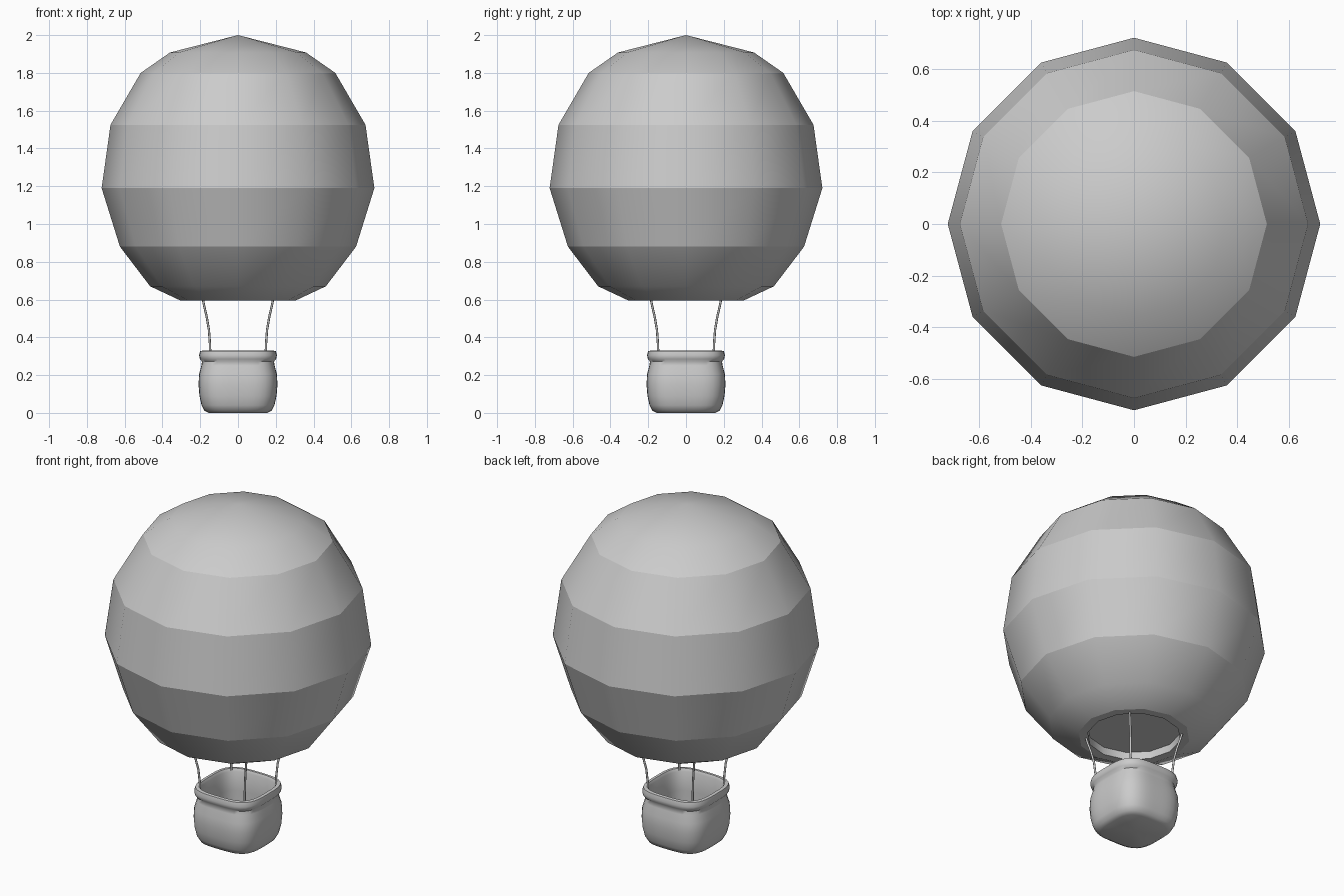
import bpy, bmesh, math

if "Cube" in bpy.data.objects:
    bpy.data.objects.remove(bpy.data.objects["Cube"])


def lathe(name, profile, sides, power=2.0, sharp_rings=(), angle=None):
    """Sweep (half width, z) points around z; power > 2 squares the section."""
    bm = bmesh.new()
    rings = []
    for r, z in profile:
        ring = []
        if r == 0:
            ring = [bm.verts.new((0, 0, z))] * sides
        else:
            for i in range(sides):
                a = 2 * math.pi * i / sides
                c, s = math.cos(a), math.sin(a)
                k = r / (abs(c) ** power + abs(s) ** power) ** (1 / power)
                ring.append(bm.verts.new((k * c, k * s, z)))
        rings.append(ring)
    for lo, hi in zip(rings, rings[1:]):
        for i in range(sides):
            j = (i + 1) % sides
            f = bm.faces.new(dict.fromkeys((lo[i], lo[j], hi[j], hi[i])))
            f.smooth = True
    for n in sharp_rings:
        for i in range(sides):
            bm.edges.get((rings[n][i], rings[n][(i + 1) % sides])).smooth = False
    bmesh.ops.recalc_face_normals(bm, faces=bm.faces)
    mesh = bpy.data.meshes.new(name)
    bm.to_mesh(mesh)
    bm.free()
    ob = bpy.data.objects.new(name, mesh)
    bpy.context.collection.objects.link(ob)
    if angle:
        bpy.context.view_layer.objects.active = ob
        ob.select_set(True)
        bpy.ops.object.shade_smooth_by_angle(angle=math.radians(angle))
        ob.select_set(False)
    return ob


# Envelope: twelve-sided, banded, with a shallow recessed mouth underneath
lathe("envelope", [
    (0, 0.64), (0.255, 0.64), (0.255, 0.595), (0.305, 0.595),
    (0.465, 0.67), (0.625, 0.88), (0.722, 1.19), (0.675, 1.525),
    (0.515, 1.80), (0.36, 1.908), (0, 2.0)],
    12, sharp_rings=(1, 2, 3, 5, 6, 7, 8))

# Basket: rounded square, bulging sides, rolled rim, hollow inside
lathe("basket", [
    (0, 0.0), (0.155, 0.0), (0.178, 0.012), (0.193, 0.04), (0.204, 0.09),
    (0.209, 0.15), (0.206, 0.205), (0.194, 0.25), (0.191, 0.272),
    (0.202, 0.285), (0.206, 0.305), (0.200, 0.328), (0.182, 0.33),
    (0.174, 0.315), (0.176, 0.20), (0.172, 0.05), (0, 0.035)],
    48, power=3.5, angle=50)

# Four ropes from the basket corners to the mouth
path = [(0.147, 0.30), (0.148, 0.36), (0.154, 0.44), (0.166, 0.51),
        (0.180, 0.57), (0.187, 0.61)]
for sx, sy, label in ((1, 1, "back_right"), (-1, 1, "back_left"),
                      (-1, -1, "front_left"), (1, -1, "front_right")):
    curve = bpy.data.curves.new("rope_" + label, 'CURVE')
    curve.dimensions = '3D'
    curve.bevel_depth = 0.006
    curve.bevel_resolution = 2
    curve.use_fill_caps = True
    spline = curve.splines.new('POLY')
    spline.points.add(len(path) - 1)
    for p, (d, z) in zip(spline.points, path):
        p.co = (sx * d, sy * d, z, 1)
    spline.use_smooth = True
    rope = bpy.data.objects.new("rope_" + label, curve)
    bpy.context.collection.objects.link(rope)
